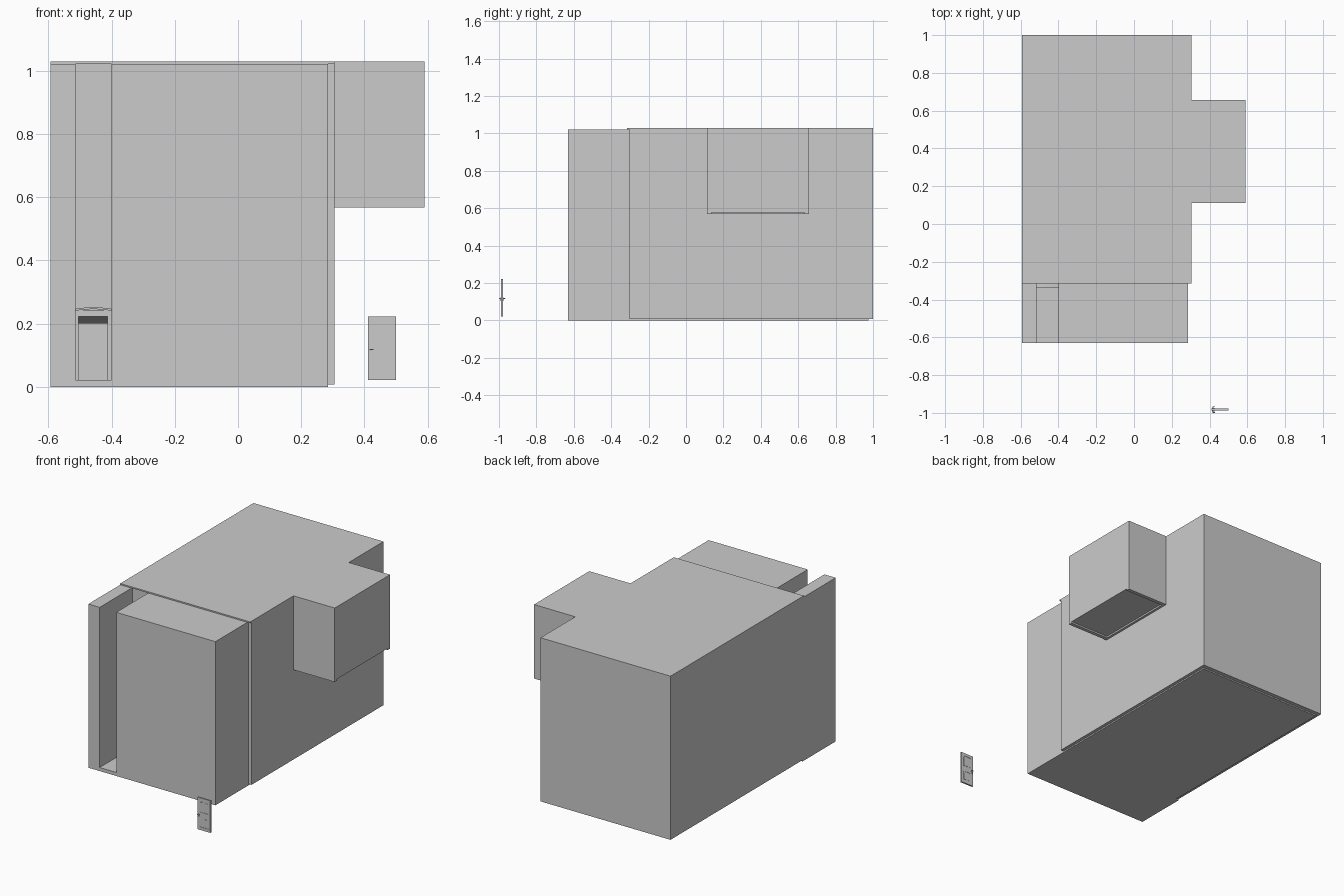
import bpy, bmesh, math
from mathutils import Vector

if "Cube" in bpy.data.objects:
    bpy.data.objects.remove(bpy.data.objects["Cube"])


def finish(name, bm):
    bmesh.ops.recalc_face_normals(bm, faces=bm.faces)
    me = bpy.data.meshes.new(name)
    bm.to_mesh(me)
    bm.free()
    ob = bpy.data.objects.new(name, me)
    bpy.context.collection.objects.link(ob)
    return ob


def box(name, x0, x1, y0, y1, z0, z1):
    bm = bmesh.new()
    bmesh.ops.create_cube(bm, size=1)
    for v in bm.verts:
        v.co = ((x0 + x1) / 2 + v.co.x * (x1 - x0),
                (y0 + y1) / 2 + v.co.y * (y1 - y0),
                (z0 + z1) / 2 + v.co.z * (z1 - z0))
    return finish(name, bm)


def prism(name, pts, a, b, place):
    """Extrude a 2D outline from depth a to depth b; place maps (u, v, d) to xyz."""
    bm = bmesh.new()
    face = bm.faces.new([bm.verts.new(place(u, v, a)) for u, v in pts])
    shift = Vector(place(0, 0, b)) - Vector(place(0, 0, a))
    out = bmesh.ops.extrude_face_region(bm, geom=[face], use_keep_orig=True)
    verts = [g for g in out["geom"] if isinstance(g, bmesh.types.BMVert)]
    bmesh.ops.translate(bm, verts=verts, vec=shift)
    return finish(name, bm)


def front(u, v, d):
    return (u, d, v)


def flat(u, v, d):
    return (u, v, d)


def side(u, v, d):
    return (d, u, v)


def cut(target, cutter):
    mod = target.modifiers.new("cut", "BOOLEAN")
    mod.operation = "DIFFERENCE"
    mod.solver = "EXACT"
    mod.object = cutter
    bpy.context.view_layer.objects.active = target
    bpy.ops.object.modifier_apply(modifier=mod.name)
    bpy.data.objects.remove(cutter, do_unlink=True)


def arched(x0, x1, z0, z1, rise, n=8):
    """Panel outline with a gently curved top."""
    top = [(x1 + (x0 - x1) * i / n, z1 + rise * math.sin(math.pi * i / n)) for i in range(n + 1)]
    return [(x0, z0), (x1, z0)] + top


def cylinder(name, radius, loc, depth, axis):
    bpy.ops.mesh.primitive_cylinder_add(vertices=16, radius=radius, depth=depth, location=loc)
    ob = bpy.context.object
    ob.name = name
    ob.rotation_euler = (math.pi / 2, 0, 0) if axis == "y" else (0, math.pi / 2, 0)
    bpy.ops.object.shade_smooth_by_angle()
    return ob


L, R, T = -0.593, 0.305, 1.03          # left wall, right wall, roof height
SL, SR = -0.515, -0.40                 # entrance slot sides
DL, DR = -0.505, -0.413                # doorway sides

# main building: hollow shell with a doorway
shell = box("main_walls", L, R, -0.303, 1.0, 0.008, T)
cut(shell, box("room_cutter", L + 0.02, R - 0.02, -0.283, 0.98, 0.02, T - 0.02))
cut(shell, box("doorway_cutter", DL, DR, -0.35, -0.25, 0.02, 0.222))
box("roof_lip", L, R, -0.315, -0.303, 1.022, T)
box("floor_plate", L + 0.02, R - 0.02, -0.303, 0.975, 0.0, 0.008)

# sloping soffit above the hallway behind the doorway
prism("hall_soffit", [(-0.283, 0.222), (-0.1, 0.20), (-0.1, 0.24), (-0.283, 0.24)],
      DL - 0.02, DR + 0.02, side)

# raised side wing with a shallow recess between its end walls
wing = box("side_wing", R, 0.59, 0.112, 0.657, 0.568, T)
cut(wing, box("wing_recess_cutter", R + 0.015, 0.65, 0.135, 0.634, 0.5, 0.578))

# front block, split by the tall entrance slot
u_plan = [(L, -0.63), (SL, -0.63), (SL, -0.303), (L, -0.303)]
prism("front_pillar", u_plan, 0.0, 1.022, flat)
box("front_mass", SR, 0.285, -0.63, -0.303, 0.0, 1.022)
box("entrance_step", SL, SR, -0.63, -0.303, 0.0, 0.022)

# doorway trim and small curved canopy
for name, x0, x1 in (("left_jamb", SL, DL), ("right_jamb", DR, SR)):
    box(name, x0, x1, -0.314, -0.303, 0.022, 0.222)
box("lintel", SL, SR, -0.318, -0.303, 0.222, 0.243)
n = 10
arc = [(SL + (SR - SL) * i / n, 0.241 + 0.005 * math.sin(math.pi * i / n)) for i in range(n + 1)]
canopy = arc + [(x, z + 0.006) for x, z in reversed(arc)]
prism("door_canopy", canopy, -0.34, -0.303, front)

# separate door leaf with recessed arched panels on both faces
Y, H = -0.983, 0.005
door = box("door_leaf", 0.411, 0.50, Y - H, Y + H, 0.022, 0.222)
panels = [(0.425, 0.487, 0.133, 0.200, 0.005), (0.425, 0.487, 0.041, 0.096, 0.005)]
for x0, x1, z0, z1, rise in panels:
    for s in (-1, 1):
        cut(door, prism("panel_cutter", arched(x0, x1, z0, z1, rise),
                        Y + s * 0.003, Y + s * 0.02, front))
    # raised centre field showing on both faces
    prism("door_panel_field", arched(x0 + 0.006, x1 - 0.006, z0 + 0.006, z1 - 0.006, rise),
          Y - 0.0042, Y + 0.0042, front)

# door handles, mirrored front and back
cylinder("handle_spindle", 0.0022, (0.419, Y, 0.118), 0.03, "y")
for s in (-1, 1):
    cylinder("handle_plate", 0.006, (0.420, Y + s * 0.0065, 0.116), 0.004, "y")
    cylinder("handle_lever", 0.002, (0.423, Y + s * 0.015, 0.118), 0.013, "x")
    cylinder("keyhole_plate", 0.003, (0.419, Y + s * 0.006, 0.106), 0.003, "y")
